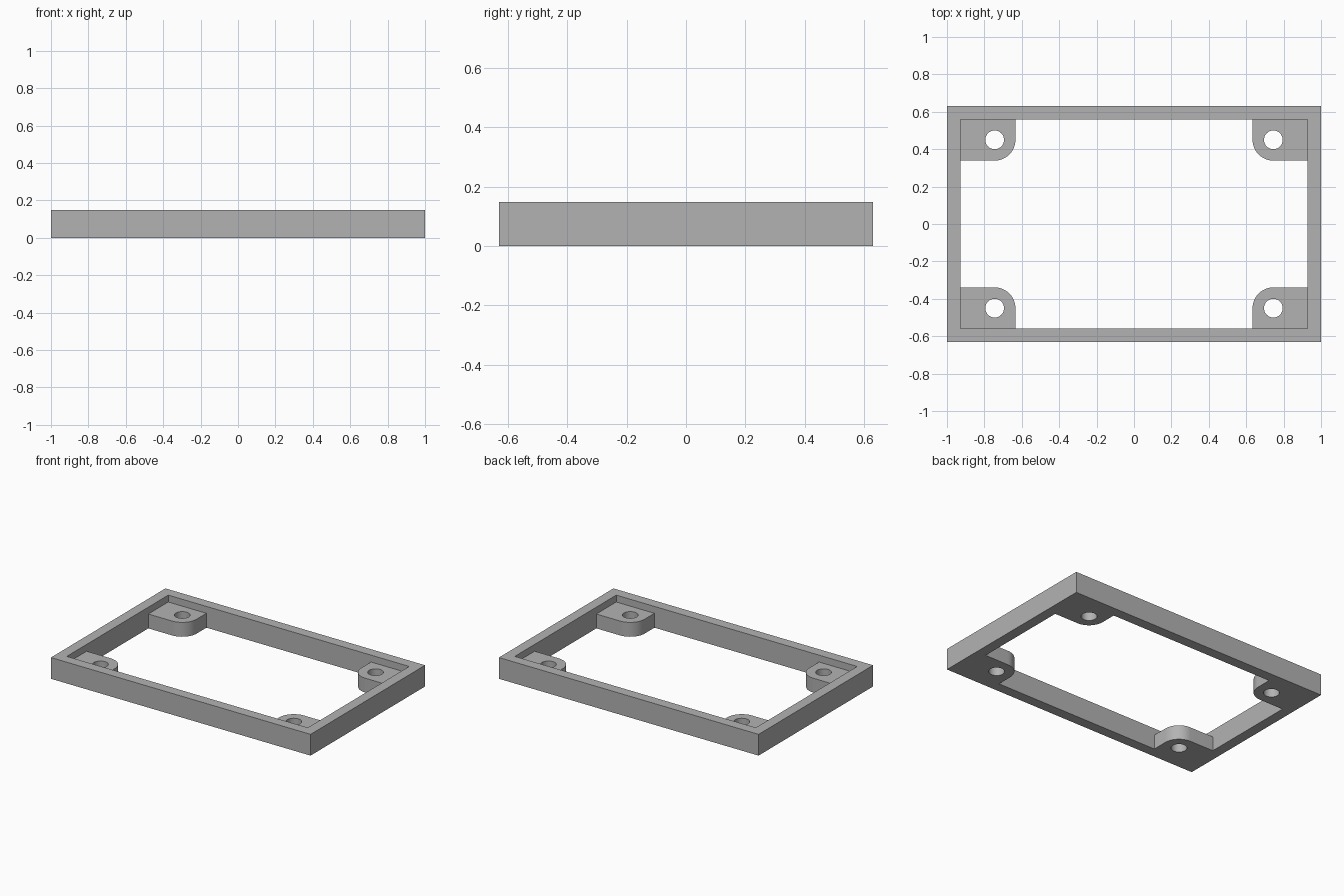
import bpy, bmesh
from math import cos, sin, pi

if "Cube" in bpy.data.objects:
    bpy.data.objects.remove(bpy.data.objects["Cube"], do_unlink=True)

HALF_X, HALF_Y, HEIGHT = 1.0, 0.63, 0.148
WALL, TAB_TOP = 0.072, 0.10
IN_X, IN_Y = HALF_X - WALL, HALF_Y - WALL
HOLE_X, HOLE_Y, HOLE_R, TAB_R = 0.745, 0.45, 0.05, 0.111

grey = bpy.data.materials.new("plain grey")
grey.use_nodes = True
colour = (0.45, 0.45, 0.45, 1)
grey.diffuse_color = colour
grey.node_tree.nodes["Principled BSDF"].inputs["Base Color"].default_value = colour


def prism(name, outline, z0, z1):
    """Extrude a closed outline between two heights."""
    bm = bmesh.new()
    base = bm.faces.new([bm.verts.new((x, y, z0)) for x, y in outline])
    top = bmesh.ops.extrude_face_region(bm, geom=[base])["geom"]
    for v in top:
        if isinstance(v, bmesh.types.BMVert):
            v.co.z = z1
    bmesh.ops.recalc_face_normals(bm, faces=bm.faces)
    mesh = bpy.data.meshes.new(name)
    bm.to_mesh(mesh)
    bm.free()
    mesh.materials.append(grey)
    obj = bpy.data.objects.new(name, mesh)
    bpy.context.collection.objects.link(obj)
    return obj


def rectangle(x, y):
    return [(-x, -y), (x, -y), (x, y), (-x, y)]


def arc(cx, cy, r, start, end, steps):
    angles = [start + (end - start) * i / steps for i in range(steps + 1)]
    return [(cx + r * cos(a), cy + r * sin(a)) for a in angles]


# Quarter of the opening, stepping around one rounded corner tab
quarter = [(IN_X, HOLE_Y - TAB_R)]
quarter += arc(HOLE_X, HOLE_Y, TAB_R, 1.5 * pi, pi, 16)
quarter += [(HOLE_X - TAB_R, IN_Y)]
half = quarter + [(-x, y) for x, y in reversed(quarter)]
opening = half + [(x, -y) for x, y in reversed(half)]

# Outer body, the pocket above the tabs, the opening and the screw holes
frame = prism("mounting_frame", rectangle(HALF_X, HALF_Y), 0, HEIGHT)
cutters = [prism("pocket_cutter", rectangle(IN_X, IN_Y), TAB_TOP, HEIGHT + 0.1),
           prism("opening_cutter", opening, -0.1, HEIGHT + 0.1)]
for sx in (-1, 1):
    for sy in (-1, 1):
        circle = arc(sx * HOLE_X, sy * HOLE_Y, HOLE_R, 0, 2 * pi, 40)[:-1]
        cutters.append(prism("hole_cutter", circle, -0.1, HEIGHT + 0.1))

for cutter in cutters:
    cutter.hide_render = True
    cut = frame.modifiers.new(cutter.name, "BOOLEAN")
    cut.operation, cut.solver, cut.object = "DIFFERENCE", "EXACT", cutter

# Apply the cuts and discard the cutters
bpy.context.view_layer.objects.active = frame
frame.select_set(True)
for name in [m.name for m in frame.modifiers]:
    bpy.ops.object.modifier_apply(modifier=name)
for cutter in cutters:
    bpy.data.objects.remove(cutter, do_unlink=True)

# Smooth the rounded walls, keep the corners crisp
bpy.ops.object.shade_smooth_by_angle(angle=pi / 6)
